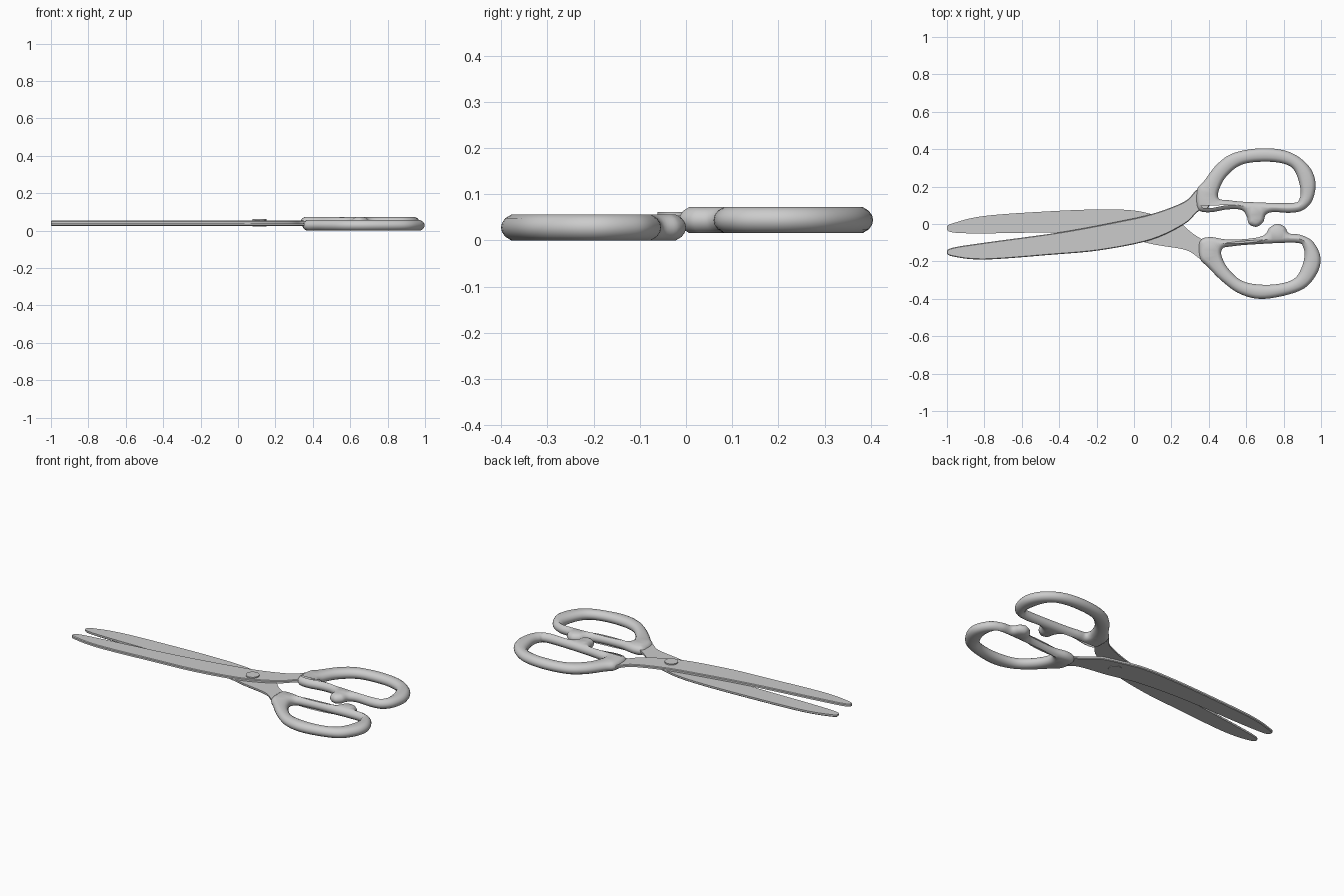
import bpy, bmesh, math
from mathutils import Vector


def smooth_loop(pts, steps=6):
    """Closed Catmull-Rom curve through the points."""
    p = [Vector(q) for q in pts]
    n, out = len(p), []
    for i in range(n):
        a, b, c, d = p[i - 1], p[i], p[(i + 1) % n], p[(i + 2) % n]
        for k in range(steps):
            t = k / steps
            out.append(0.5 * (2 * b + (c - a) * t + (2 * a - 5 * b + 4 * c - d) * t * t
                              + (3 * b - a - 3 * c + d) * t ** 3))
    return out


def area(loop):
    return sum(loop[i - 1].x * q.y - q.x * loop[i - 1].y for i, q in enumerate(loop))


def slab(name, outlines, profile):
    """First outline is the rim, others are holes; profile = (inset, z) from bottom to top."""
    bm = bmesh.new()
    caps = ([], [])
    for index, pts in enumerate(outlines):
        loop = smooth_loop(pts)
        if (area(loop) > 0) == (index > 0):
            loop.reverse()
        n = len(loop)
        inward = []
        for i in range(n):
            t = (loop[(i + 1) % n] - loop[i - 1]).normalized()
            inward.append(Vector((-t.y, t.x)))
        rings = [[bm.verts.new((*(q + m * inset), z)) for q, m in zip(loop, inward)]
                 for inset, z in profile]
        for lo, hi in zip(rings, rings[1:]):
            for i in range(n):
                j = (i + 1) % n
                bm.faces.new((lo[i], lo[j], hi[j], hi[i]))
        for cap, ring in zip(caps, (rings[0], rings[-1])):
            cap.extend(bm.edges.get((ring[i], ring[(i + 1) % n])) for i in range(n))
    for cap in caps:
        bmesh.ops.triangle_fill(bm, edges=cap, use_beauty=True)
    bmesh.ops.recalc_face_normals(bm, faces=bm.faces)
    mesh = bpy.data.meshes.new(name)
    bm.to_mesh(mesh)
    bm.free()
    mesh.shade_smooth()
    mesh.set_sharp_from_angle(angle=math.radians(32))
    obj = bpy.data.objects.new(name, mesh)
    bpy.context.collection.objects.link(obj)
    return obj


def grip_profile(z, h=0.056):
    return [(0.022, z), (0.009, z + 0.008), (0.002, z + 0.018), (0, z + h / 2),
            (0.002, z + h - 0.018), (0.009, z + h - 0.008), (0.022, z + h)]


# Blades with tangs running into the grips
slab("top_blade", [[
    (-1, -0.15), (-0.97, -0.173), (-0.8, -0.19), (-0.45, -0.165), (-0.18, -0.14),
    (0.09, -0.085), (0.27, 0.0), (0.34, 0.065), (0.4, 0.09), (0.4, 0.17), (0.34, 0.185),
    (0.27, 0.12), (0.1, 0.055), (-0.1, 0.01), (-0.4, -0.045), (-0.8, -0.1), (-0.97, -0.127)]],
    [(0, 0.0395), (0, 0.05), (0.004, 0.054)])
slab("bottom_blade", [[
    (-1, -0.02), (-0.97, 0.003), (-0.8, 0.043), (-0.45, 0.068), (-0.18, 0.078),
    (0, 0.072), (0.12, 0.045), (0.24, 0.01), (0.3, -0.04), (0.36, -0.08), (0.42, -0.11),
    (0.42, -0.19), (0.36, -0.19), (0.28, -0.14), (0.11, -0.11), (-0.1, -0.065),
    (-0.4, -0.046), (-0.8, -0.05), (-0.97, -0.045)]],
    [(0.004, 0.025), (0, 0.029), (0, 0.0393)])

# Grips with finger holes and stop bumps
slab("upper_grip", [
    [(0.34, 0.19), (0.375, 0.23), (0.445, 0.32), (0.535, 0.38), (0.69, 0.405), (0.83, 0.385),
     (0.93, 0.315), (0.97, 0.225), (0.955, 0.13), (0.905, 0.075), (0.835, 0.06), (0.745, 0.064),
     (0.705, 0.05), (0.69, 0.01), (0.655, -0.015), (0.615, 0.0), (0.603, 0.04), (0.575, 0.075),
     (0.5, 0.078), (0.41, 0.063), (0.35, 0.072), (0.333, 0.12)],
    [(0.455, 0.135), (0.5, 0.128), (0.6, 0.118), (0.84, 0.112), (0.885, 0.135), (0.888, 0.2),
     (0.855, 0.29), (0.79, 0.325), (0.68, 0.333), (0.57, 0.315), (0.49, 0.25), (0.452, 0.175)]],
    grip_profile(0.016))
slab("lower_grip", [
    [(0.355, -0.085), (0.41, -0.07), (0.5, -0.083), (0.62, -0.078), (0.695, -0.06),
     (0.725, -0.02), (0.765, 0.0), (0.805, -0.015), (0.83, -0.05), (0.89, -0.058),
     (0.957, -0.095), (0.997, -0.18), (0.975, -0.27), (0.89, -0.355), (0.7, -0.4),
     (0.57, -0.375), (0.47, -0.305), (0.395, -0.23), (0.355, -0.19), (0.345, -0.135)],
    [(0.475, -0.13), (0.52, -0.12), (0.62, -0.11), (0.86, -0.1), (0.905, -0.125),
     (0.908, -0.195), (0.87, -0.28), (0.8, -0.315), (0.69, -0.325), (0.58, -0.305),
     (0.505, -0.24), (0.468, -0.17)]],
    grip_profile(0.0))

# Pivot rivet
bpy.ops.mesh.primitive_cylinder_add(vertices=32, radius=0.037, depth=0.04,
                                    location=(0.115, -0.025, 0.041))
rivet = bpy.context.object
rivet.name = "pivot_rivet"
bpy.ops.object.shade_smooth_by_angle()
